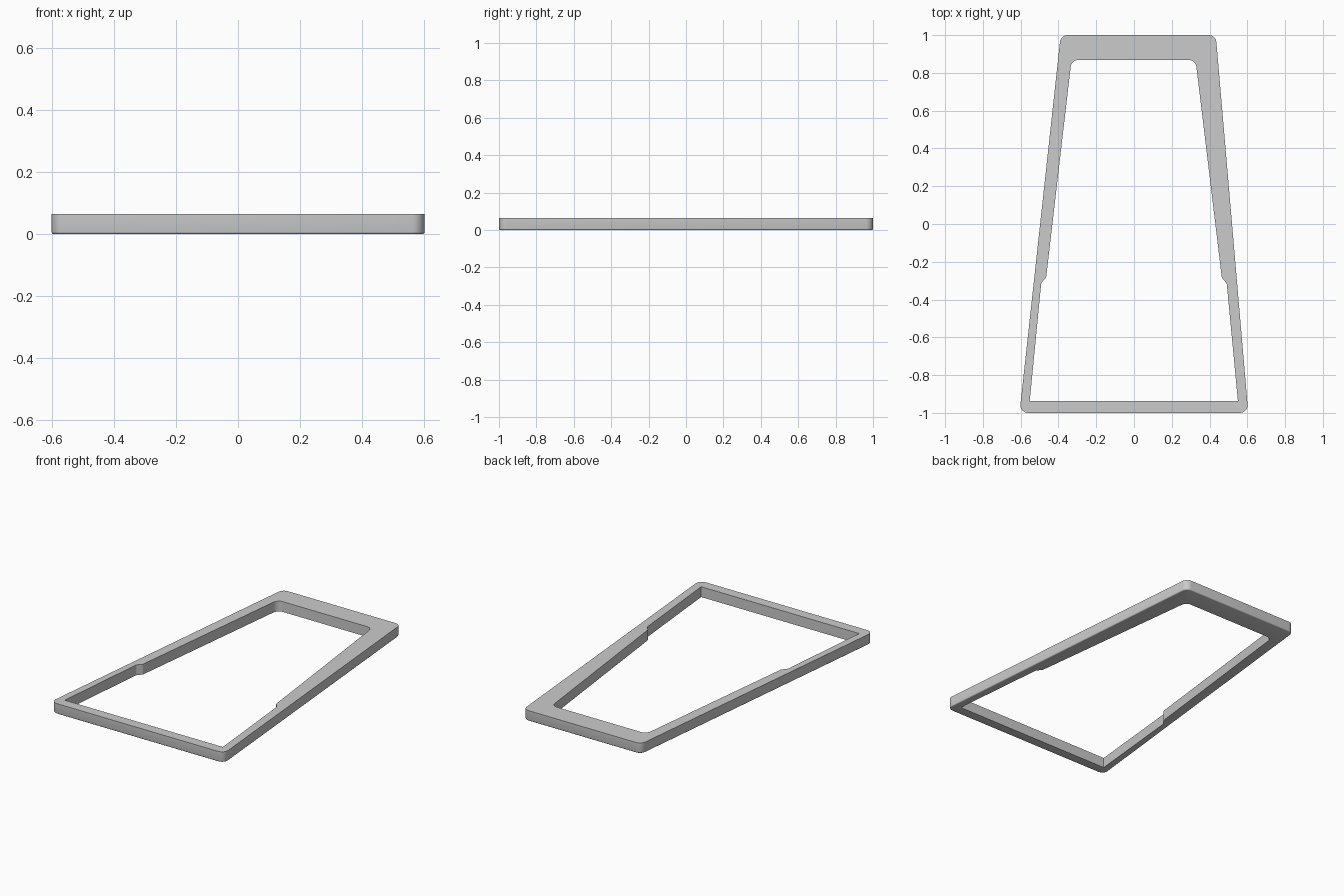
import bpy, bmesh, math
from mathutils import Vector

if "Cube" in bpy.data.objects:
    bpy.data.objects.remove(bpy.data.objects["Cube"])

HEIGHT = 0.065


def rounded(points, steps=6):
    """Outline from (x, y, corner radius) points, listed in order."""
    out = []
    n = len(points)
    for i, (x, y, r) in enumerate(points):
        p = Vector((x, y))
        if r == 0:
            out.append(p)
            continue
        a = (Vector(points[i - 1][:2]) - p).normalized()
        b = (Vector(points[(i + 1) % n][:2]) - p).normalized()
        half = a.angle(b) / 2
        t = r / math.tan(half)
        c = p + (a + b).normalized() * (r / math.sin(half))
        u, v = p + a * t - c, p + b * t - c
        total = math.atan2(u.x * v.y - u.y * v.x, u.dot(v))
        for k in range(steps + 1):
            s = total * k / steps
            out.append(c + Vector((u.x * math.cos(s) - u.y * math.sin(s),
                                   u.x * math.sin(s) + u.y * math.cos(s))))
    return out


# Outer tapered outline, and the stepped opening
outer = rounded([(-0.606, -1, 0.04), (0.605, -1, 0.04),
                 (0.433, 1, 0.04), (-0.388, 1, 0.04)])
inner = rounded([(-0.552, -0.936, 0), (0.55, -0.936, 0),
                 (0.491, -0.315, 0.015), (0.465, -0.285, 0.02),
                 (0.326, 0.868, 0.04), (-0.331, 0.868, 0.04),
                 (-0.465, -0.282, 0.02), (-0.491, -0.312, 0.015)])

# Flat ring on the top plane, then extruded down
bm = bmesh.new()
edges = []
for loop in (outer, inner):
    vs = [bm.verts.new((p.x, p.y, HEIGHT)) for p in loop]
    edges += [bm.edges.new((vs[i - 1], vs[i])) for i in range(len(vs))]
bmesh.ops.triangle_fill(bm, edges=edges, use_beauty=True, use_dissolve=False)
res = bmesh.ops.extrude_face_region(bm, geom=bm.faces[:], use_keep_orig=True)
for v in (g for g in res["geom"] if isinstance(g, bmesh.types.BMVert)):
    v.co.z = 0
bmesh.ops.recalc_face_normals(bm, faces=bm.faces[:])

# Slight rounding of the lower outside edge
bm.normal_update()
rim = []
for e in bm.edges:
    if all(v.co.z == 0 for v in e.verts):
        for f in e.link_faces:
            m = f.calc_center_median()
            if abs(f.normal.z) < 0.1 and f.normal.dot(Vector((m.x, m.y, 0))) > 0:
                rim.append(e)
bmesh.ops.bevel(bm, geom=rim, offset=0.007, segments=3, profile=0.5, affect='EDGES')

me = bpy.data.meshes.new("tapered_frame")
bm.to_mesh(me)
bm.free()
frame = bpy.data.objects.new("tapered_frame", me)
bpy.context.collection.objects.link(frame)
bpy.context.view_layer.objects.active = frame
frame.select_set(True)
bpy.ops.object.shade_smooth_by_angle(angle=math.radians(35))
